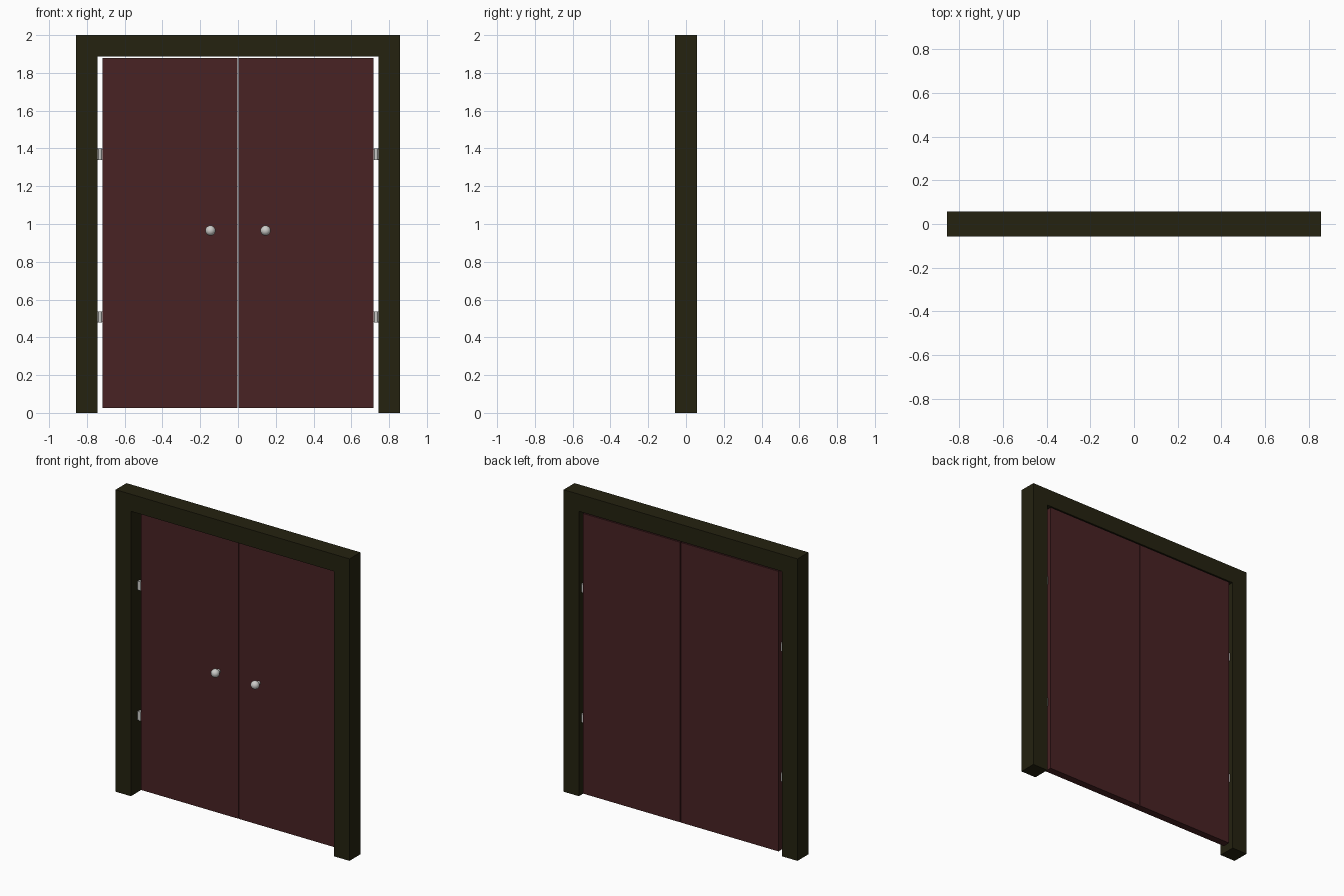
import bpy, bmesh, math
from mathutils import Matrix, Vector

cube = bpy.data.objects.get("Cube")
if cube:
    bpy.data.objects.remove(cube, do_unlink=True)


def material(name, rgb):
    mat = bpy.data.materials.new(name)
    mat.use_nodes = True
    colour = (*rgb, 1)
    mat.diffuse_color = colour
    mat.node_tree.nodes["Principled BSDF"].inputs["Base Color"].default_value = colour
    return mat


FRAME = material("dark olive wood", (0.018, 0.016, 0.005))
DOOR = material("dark red wood", (0.065, 0.016, 0.017))
METAL = material("pale metal", (0.6, 0.6, 0.58))


def finish(name, bm, mat):
    mesh = bpy.data.meshes.new(name)
    bmesh.ops.recalc_face_normals(bm, faces=bm.faces)
    bm.to_mesh(mesh)
    bm.free()
    mesh.materials.append(mat)
    obj = bpy.data.objects.new(name, mesh)
    bpy.context.collection.objects.link(obj)
    return obj


def box(name, low, high, mat):
    low, high = Vector(low), Vector(high)
    bm = bmesh.new()
    place = Matrix.Translation((low + high) / 2) @ Matrix.Diagonal((*(high - low), 1))
    bmesh.ops.create_cube(bm, size=1, matrix=place)
    return finish(name, bm, mat)


# Door frame: an upside-down U profile pushed through its depth
W, INNER, TOP, LINTEL, DEPTH = 0.857, 0.745, 2.0, 1.887, 0.057
outline = [(-W, 0), (-INNER, 0), (-INNER, LINTEL), (INNER, LINTEL),
           (INNER, 0), (W, 0), (W, TOP), (-W, TOP)]
bm = bmesh.new()
face = bm.faces.new([bm.verts.new((x, -DEPTH, z)) for x, z in outline])
pushed = bmesh.ops.extrude_face_region(bm, geom=[face], use_keep_orig=True)
moved = [g for g in pushed["geom"] if isinstance(g, bmesh.types.BMVert)]
bmesh.ops.translate(bm, verts=moved, vec=(0, 2 * DEPTH, 0))
finish("door_frame", bm, FRAME)

DOOR_FRONT, DOOR_EDGE = 0.007, 0.717
for side, s in (("left", 1), ("right", -1)):
    # Door leaf, set flush with the back of the frame
    xs = sorted((s * 0.003, s * DOOR_EDGE))
    box(f"{side}_door", (xs[0], DOOR_FRONT, 0.025), (xs[1], 0.056, 1.88), DOOR)

    # Hinges: a leaf across the gap with an upright pin in the middle
    for place, z in (("lower", 0.508), ("upper", 1.37)):
        xs = sorted((s * DOOR_EDGE, s * INNER))
        box(f"{side}_{place}_hinge", (xs[0], 0.012, z - 0.028),
            (xs[1], 0.03, z + 0.028), METAL)
        bm = bmesh.new()
        bmesh.ops.create_cone(bm, cap_ends=True, segments=12, radius1=0.012,
                              radius2=0.012, depth=0.06,
                              matrix=Matrix.Translation((s * 0.731, 0.021, z)))
        finish(f"{side}_{place}_hinge_pin", bm, METAL)

    # Round knob on a short stem
    x = s * 0.146
    bm = bmesh.new()
    bmesh.ops.create_uvsphere(bm, u_segments=24, v_segments=16, radius=0.027,
                              matrix=Matrix.Translation((x, -0.03, 0.965)))
    bmesh.ops.create_cone(bm, cap_ends=True, segments=16, radius1=0.013,
                          radius2=0.013, depth=0.04,
                          matrix=Matrix.Translation((x, -0.012, 0.965))
                          @ Matrix.Rotation(math.pi / 2, 4, "X"))
    knob = finish(f"{side}_knob", bm, METAL)
    bpy.ops.object.select_all(action="DESELECT")
    knob.select_set(True)
    bpy.context.view_layer.objects.active = knob
    bpy.ops.object.shade_smooth_by_angle()
